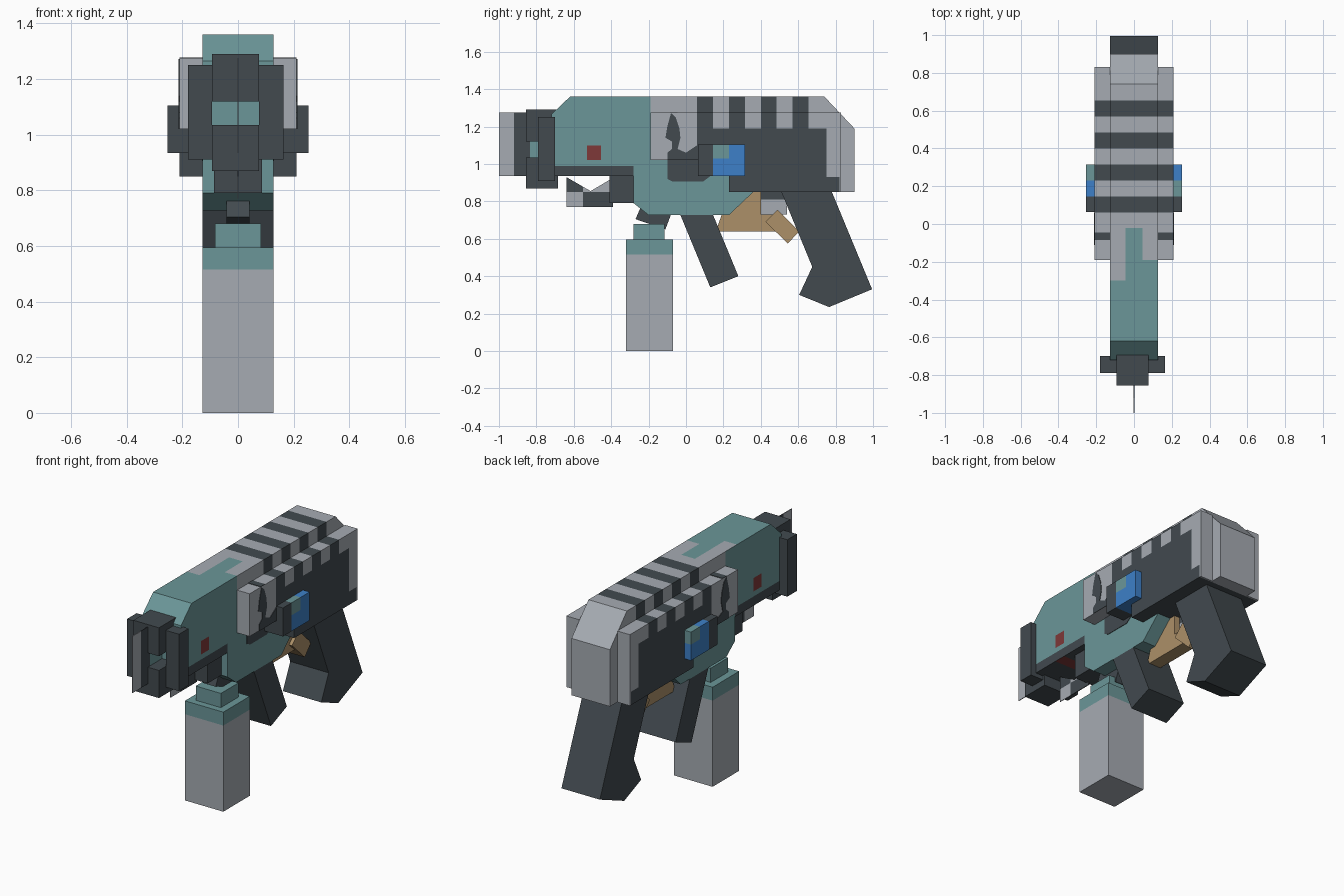
import bpy, bmesh
from mathutils import Vector

cube = bpy.data.objects.get("Cube")
if cube:
    bpy.data.objects.remove(cube, do_unlink=True)

PALETTE = {
    "teal": (0.147, 0.305, 0.314),
    "light_grey": (0.38, 0.407, 0.448),
    "charcoal": (0.054, 0.068, 0.078),
    "blue": (0.047, 0.216, 0.58),
    "red": (0.21, 0.04, 0.04),
    "tan": (0.413, 0.279, 0.14),
}
TEAL, GREY, DARK, BLUE, RED, TAN = range(6)
MATS = []
for name, rgb in PALETTE.items():
    m = bpy.data.materials.new(name)
    m.use_nodes = True
    m.diffuse_color = (*rgb, 1)
    m.node_tree.nodes["Principled BSDF"].inputs["Base Color"].default_value = (*rgb, 1)
    MATS.append(m)


def prism(name, profile, x0, x1, paint, xs=(), ys=(), zs=()):
    """Extrude a (y, z) profile from x0 to x1, cut it, then colour the faces.
    paint is a colour index or a rule taking face centre and normal."""
    bm = bmesh.new()
    face = bm.faces.new([bm.verts.new((x0, y, z)) for y, z in profile])
    ext = bmesh.ops.extrude_face_region(bm, geom=[face])
    moved = [v for v in ext["geom"] if isinstance(v, bmesh.types.BMVert)]
    bmesh.ops.translate(bm, verts=moved, vec=(x1 - x0, 0, 0))
    if not any(len(f.verts) == len(profile) and
               abs(f.calc_center_median().x - x0) < 1e-5 for f in bm.faces):
        bm.faces.new([v for v in bm.verts if abs(v.co.x - x0) < 1e-5])
    for axis, cuts in enumerate((xs, ys, zs)):
        n = Vector((axis == 0, axis == 1, axis == 2))
        for c in cuts:
            geom = bm.verts[:] + bm.edges[:] + bm.faces[:]
            bmesh.ops.bisect_plane(bm, geom=geom, dist=1e-5, plane_co=n * c, plane_no=n)
    bmesh.ops.recalc_face_normals(bm, faces=bm.faces)
    used = []
    for f in bm.faces:
        k = paint(f.calc_center_median(), f.normal) if callable(paint) else paint
        if k not in used:
            used.append(k)
        f.material_index = used.index(k)
    me = bpy.data.meshes.new(name)
    bm.to_mesh(me)
    bm.free()
    for k in used:
        me.materials.append(MATS[k])
    ob = bpy.data.objects.new(name, me)
    bpy.context.scene.collection.objects.link(ob)
    return ob


def rect(y0, y1, z0, z1):
    return [(y0, z0), (y1, z0), (y1, z1), (y0, z1)]


def box(name, x0, x1, y0, y1, z0, z1, paint, **cuts):
    return prism(name, rect(y0, y1, z0, z1), x0, x1, paint, **cuts)


W = 0.127      # half width of the core
SIDE = 0.21    # half width across the side housings
STRIPES = [(0.06, 0.145), (0.23, 0.315), (0.40, 0.485), (0.57, 0.655)]
STRIPE_CUTS = [y for pair in STRIPES for y in pair] + [0.75, 0.82]


def rear_paint(c):
    """Dark lower area with dark bands rising through the grey top."""
    if c.z < 0.93 and c.y < 0.82:
        return DARK
    if c.z < 1.19 and 0.06 < c.y < 0.75:
        return DARK
    return DARK if any(a < c.y < b for a, b in STRIPES) else GREY


def body_paint(c, n):
    top = n.z > 0.9
    if c.y < -0.19:
        if top and c.x < -0.045 and c.y > -0.3:
            return GREY
        if -0.53 < c.y < -0.455 and (1.02 < c.z < 1.1 or n.z < -0.9):
            return RED
        return DARK if c.z < 0.99 and c.y < -0.28 and n.y > -0.5 else TEAL
    if top and c.y < -0.02 and abs(c.x) < 0.045:
        return TEAL
    if (c.y < 0.23 and c.z < 1.02) or (c.y < 0.36 and c.z < 0.849):
        return TEAL
    return rear_paint(c)


# Core body
prism("body",
      [(-0.72, 0.935), (-0.72, 1.265), (-0.62, 1.36), (0.74, 1.36), (0.90, 1.19),
       (0.90, 0.85), (0.36, 0.85), (0.23, 0.727), (-0.20, 0.727), (-0.28, 0.79),
       (-0.28, 0.935)],
      -W, W, body_paint, xs=(-0.045, 0.045),
      ys=[-0.53, -0.455, -0.3, -0.28, -0.19, -0.02] + STRIPE_CUTS,
      zs=(0.85, 0.93, 0.99, 1.02, 1.1, 1.19))


def module_paint(c, n):
    if c.y < 0.145:
        return DARK
    return TEAL if c.z > 1.03 and (c.y < 0.23) == (c.x > 0) else BLUE


# Side housings, paint patches and coloured modules on both sides
for s, side in ((1, "left"), (-1, "right")):
    prism(side + "_housing",
          [(-0.19, 1.02), (-0.19, 1.275), (0.83, 1.275), (0.83, 0.85),
           (0.23, 0.85), (0.23, 1.02)],
          s * W, s * SIDE, lambda c, n: rear_paint(c), ys=STRIPE_CUTS, zs=(0.93, 1.19))
    prism(side + "_drip_patch",
          [(-0.08, 1.272), (-0.055, 1.25), (-0.035, 1.19), (-0.03, 1.14), (-0.045, 1.08),
           (0.0, 1.06), (0.06, 1.1), (0.06, 1.02), (-0.10, 1.02), (-0.10, 1.06),
           (-0.075, 1.08), (-0.075, 1.12), (-0.11, 1.14), (-0.10, 1.2)],
          s * SIDE, s * (SIDE + 0.003), DARK)
    prism(side + "_lower_patch",
          [(-0.10, 1.02), (-0.10, 0.92), (-0.07, 0.905), (0.09, 0.905), (0.13, 0.935),
           (0.23, 0.94), (0.23, 1.02)],
          s * W, s * (W + 0.003), DARK)
    box(side + "_top_patch", s * W, s * SIDE, -0.085, -0.045, 1.275, 1.278, DARK)
    box(side + "_module", s * W, s * 0.253, 0.063, 0.315, 0.935, 1.105, module_paint,
        ys=(0.145, 0.23), zs=(1.03,))

# Muzzle: upper and lower blocks between two posts
box("muzzle_upper_block", -0.093, 0.076, -0.855, -0.685, 1.12, 1.29, DARK)
box("muzzle_lower_block", -0.093, 0.076, -0.855, -0.685, 0.87, 1.035, DARK)
box("muzzle_right_post", -0.18, -0.093, -0.79, -0.70, 0.91, 1.25, DARK)
box("muzzle_left_post", 0.076, 0.163, -0.79, -0.70, 0.91, 1.25, DARK)


def fin_paint(c, n):
    return GREY if c.y < -0.92 else DARK if c.y < -0.835 else TEAL


# Thin fins on the centre line
box("muzzle_fin", -0.002, 0.002, -1.0, -0.70, 0.935, 1.275, fin_paint, ys=(-0.92, -0.835))
prism("under_fin",
      [(-0.64, 0.93), (-0.51, 0.855), (-0.40, 0.92), (-0.39, 0.77), (-0.64, 0.77)],
      -0.002, 0.002,
      lambda c, n: GREY if (c.z < 0.85) == (c.y < -0.55) else DARK,
      ys=(-0.55,), zs=(0.85,))
box("under_block", -0.086, 0.086, -0.41, -0.28, 0.79, 0.935, DARK)

# Magazine, its neck and the link to the body
box("magazine", -W, W, -0.32, -0.07, 0, 0.595,
    lambda c, n: TEAL if c.z > 0.515 else GREY, zs=(0.515,))
box("magazine_neck", -0.083, 0.083, -0.28, -0.115, 0.595, 0.68, TEAL)
prism("magazine_link", [(-0.27, 0.705), (-0.235, 0.785), (-0.08, 0.73), (-0.11, 0.65)],
      -0.042, 0.042, DARK)

# Grips
prism("front_grip", [(-0.03, 0.727), (0.13, 0.34), (0.28, 0.40), (0.145, 0.727)], -W, W, DARK)
prism("rear_grip",
      [(0.51, 0.85), (0.675, 0.45), (0.605, 0.30), (0.765, 0.235), (0.995, 0.33),
       (0.78, 0.85)], -W, W, DARK)

# Trigger guard and trigger
prism("trigger_guard",
      [(0.16, 0.64), (0.48, 0.64), (0.52, 0.73), (0.40, 0.73), (0.40, 0.85),
       (0.30, 0.85), (0.19, 0.727)], -0.04, 0.04, TAN)
prism("guard_heel", [(0.425, 0.69), (0.545, 0.575), (0.605, 0.64), (0.49, 0.755)],
      -0.06, 0.06, TAN)
box("trigger_plate", -0.004, 0.004, 0.40, 0.54, 0.73, 0.85,
    lambda c, n: DARK if c.z > 0.81 else GREY, zs=(0.81,))
